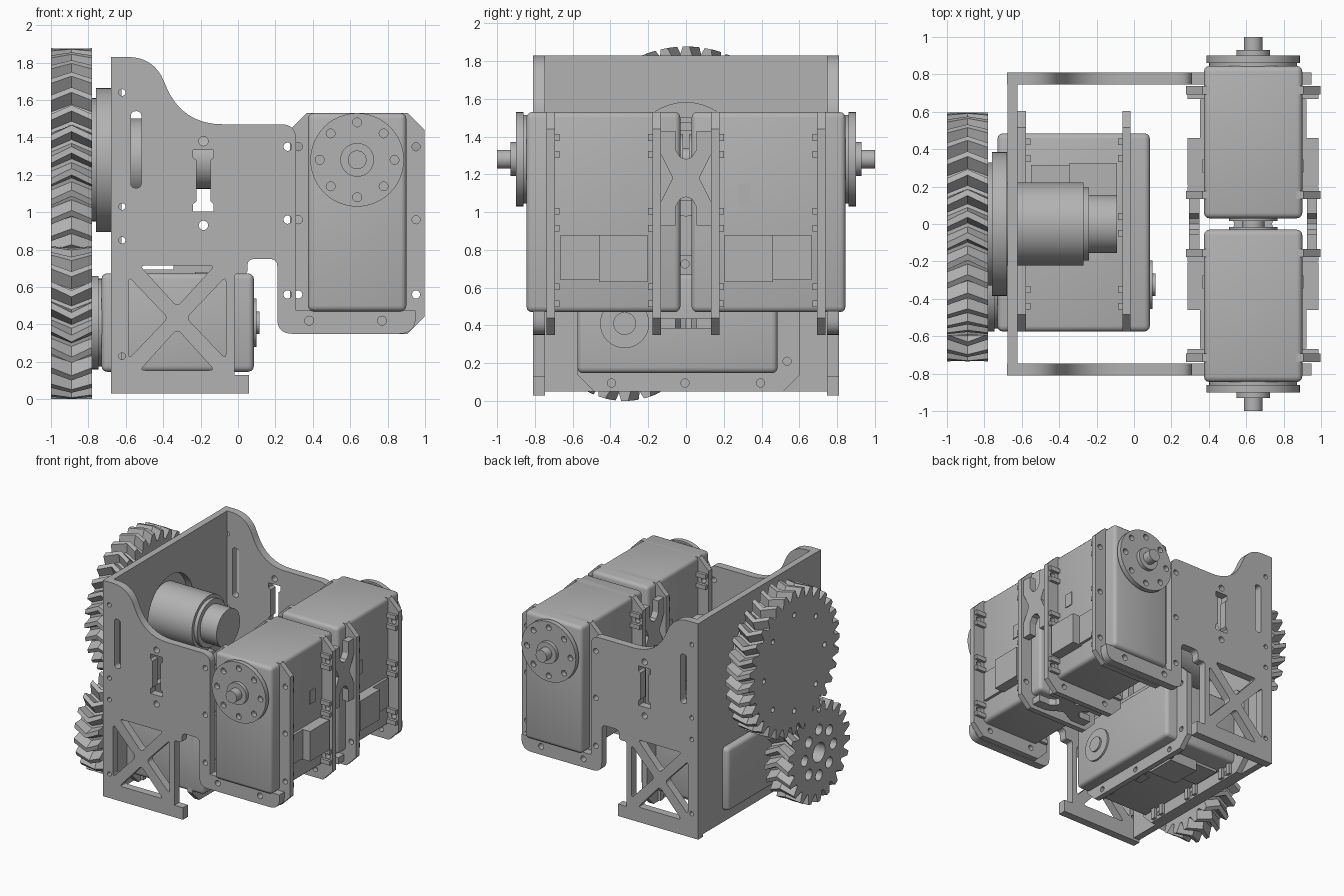
import bpy, bmesh
from math import sin, cos, pi
from mathutils import Matrix, Vector

if "Cube" in bpy.data.objects:
    bpy.data.objects.remove(bpy.data.objects["Cube"])

grey = bpy.data.materials.new("plain_grey")
grey.use_nodes = True
grey.diffuse_color = (0.45, 0.45, 0.45, 1)
grey.node_tree.nodes["Principled BSDF"].inputs["Base Color"].default_value = (0.45, 0.45, 0.45, 1)


def frame(x, y, z, origin):
    """Matrix from three axis directions and an origin."""
    m = Matrix((x, y, z)).transposed().to_4x4()
    m.translation = Vector(origin)
    return m


def move(x, y, z):
    return Matrix.Translation((x, y, z))


def finish(name, mesh):
    mesh.materials.clear()
    mesh.materials.append(grey)
    mesh.shade_smooth()
    mesh.set_sharp_from_angle(angle=0.55)
    obj = bpy.data.objects.new(name, mesh)
    bpy.context.collection.objects.link(obj)
    return obj


def circle(cx, cy, r, n=20):
    return [(cx + r * cos(2 * pi * i / n), cy + r * sin(2 * pi * i / n)) for i in range(n)]


def ring_of_holes(count, radius, r):
    return [circle(radius * cos(2 * pi * i / count), radius * sin(2 * pi * i / count), r, 12)
            for i in range(count)]


def rounded(points):
    """Round corners given as (x, y) or (x, y, radius)."""
    out = []
    for i, p in enumerate(points):
        c = Vector(p[:2])
        if len(p) == 2:
            out.append(tuple(c))
            continue
        a = c + (Vector(points[i - 1][:2]) - c).normalized() * p[2]
        b = c + (Vector(points[(i + 1) % len(points)][:2]) - c).normalized() * p[2]
        for k in range(9):
            t = k / 8
            out.append(tuple(a * (1 - t) ** 2 + c * 2 * t * (1 - t) + b * t * t))
    return out


def rect(x0, x1, y0, y1, r):
    return rounded([(x0, y0, r), (x1, y0, r), (x1, y1, r), (x0, y1, r)])


def plate(name, outlines, depth, matrix, twist=0, twist_from=0):
    """Flat sheet with holes, centred on local z = 0."""
    curve = bpy.data.curves.new(name, 'CURVE')
    curve.dimensions, curve.fill_mode, curve.extrude = '2D', 'BOTH', depth / 2
    for pts in outlines:
        s = curve.splines.new('POLY')
        s.points.add(len(pts) - 1)
        for sp, p in zip(s.points, pts):
            sp.co = (p[0], p[1], 0, 1)
        s.use_cyclic_u = True
    tmp = bpy.data.objects.new(name, curve)
    bpy.context.collection.objects.link(tmp)
    mesh = bpy.data.meshes.new_from_object(tmp.evaluated_get(bpy.context.evaluated_depsgraph_get()))
    bpy.data.objects.remove(tmp)
    # slanted teeth: turn the outer points of one face
    for v in mesh.vertices:
        if twist and v.co.z * twist_from > 0 and v.co.xy.length > 0.3:
            v.co = Matrix.Rotation(twist, 4, 'Z') @ v.co
    bm = bmesh.new()
    bm.from_mesh(mesh)
    bmesh.ops.remove_doubles(bm, verts=bm.verts, dist=1e-5)
    bmesh.ops.recalc_face_normals(bm, faces=bm.faces)
    bm.to_mesh(mesh)
    bm.free()
    mesh.transform(matrix)
    return finish(name, mesh)


def box(name, x, y, z, matrix, bevel=0.0):
    bm = bmesh.new()
    bmesh.ops.create_cube(bm, size=1)
    for v in bm.verts:
        v.co = [a + (b - a) * (c + 0.5) for (a, b), c in zip((x, y, z), v.co)]
    if bevel:
        bmesh.ops.bevel(bm, geom=bm.edges[:], offset=bevel, segments=3, profile=0.5, affect='EDGES')
    bm.transform(matrix)
    mesh = bpy.data.meshes.new(name)
    bm.to_mesh(mesh)
    bm.free()
    return finish(name, mesh)


def rod(name, r, z0, z1, matrix):
    return plate(name, [circle(0, 0, r, 48)], z1 - z0, matrix @ move(0, 0, (z0 + z1) / 2))


def servo(name, m):
    """Actuator: shaft along local z, body behind it, long end at local -y."""
    box(name + "_body", (-0.263, 0.263), (-0.81, 0.25), (-0.815, 0), m, 0.03)
    outline = [(-0.36, -0.84), (-0.27, -0.93), (0.27, -0.93), (0.36, -0.84),
               (0.36, 0.16), (0.27, 0.25), (-0.27, 0.25), (-0.36, 0.16)]
    rows = (0.07, -0.32, -0.72)
    holes = [circle(s * 0.315, v, 0.022, 12) for s in (-1, 1) for v in rows]
    holes += [circle(s * 0.2, -0.86, 0.022, 12) for s in (-1, 1)]
    for label, z, lug in (("front", -0.13, -0.158), ("rear", -0.69, -0.662)):
        plate(f"{name}_{label}_flange", [outline] + holes, 0.045, m @ move(0, 0, z))
        for s in (-1, 1):
            for v in rows:
                for d in (-0.045, 0.045):
                    box(f"{name}_{label}_lug", sorted((s * 0.25, s * 0.35)),
                        (v + d - 0.018, v + d + 0.018), (lug - 0.018, lug + 0.018), m)
    # sockets and cover panels on both flanks
    box(name + "_socket", (-0.35, 0.35), (-0.65, -0.4), (-0.64, -0.385), m)
    box(name + "_cover", (-0.285, 0.285), (-0.64, -0.4), (-0.385, -0.18), m)
    box(name + "_sticker", (-0.27, 0.27), (-0.24, -0.13), (-0.57, -0.5), m)
    # rear bearing and drive horn
    rod(name + "_rear_boss", 0.13, -0.83, -0.81, m)
    rod(name + "_rear_pin", 0.06, -0.845, -0.83, m)
    rod(name + "_horn_base", 0.235, -0.01, 0.015, m)
    plate(name + "_horn", [circle(0, 0, 0.25, 48)] + ring_of_holes(8, 0.2, 0.024),
          0.04, m @ move(0, 0, 0.035))


def gear(name, teeth, root, tip, twist, holes, m):
    """Herringbone gear made of two mirrored helical halves."""
    pts = []
    for i in range(teeth):
        for f, r in ((-0.4, root), (-0.15, tip), (0.15, tip), (0.4, root)):
            a = 2 * pi * (i + f) / teeth
            pts.append((r * cos(a), r * sin(a)))
    for label, z, side in (("inner", 0.055, 1), ("outer", 0.165, -1)):
        plate(f"{name}_{label}_half", [pts] + holes, 0.11, m @ move(0, 0, z), twist, side)


X, Y, Z = Vector((1, 0, 0)), Vector((0, 1, 0)), Vector((0, 0, 1))

# Three actuators: two back to back, one lying low
servo("front_servo", frame(X, Z, -Y, (0.637, -0.845, 1.28)))
servo("back_servo", frame(-X, Z, Y, (0.637, 0.845, 1.28)))
servo("lower_servo", frame(-Z, -Y, -X, (-0.73, -0.325, 0.41)))
for label, s in (("front", -1), ("back", 1)):
    m = frame(-s * X, Z, s * Y, (0.637, s * 0.9, 1.28))
    rod(label + "_shaft_collar", 0.09, 0, 0.03, m)
    rod(label + "_shaft", 0.05, 0.03, 0.1, m)

# Side plates with truss window, slots and actuator cradle
side = rounded([(-0.68, 0.03), (0.06, 0.03), (0.06, 0.13), (-0.02, 0.13), (-0.02, 0.67, 0.02),
                (0.05, 0.67, 0.02), (0.05, 0.75, 0.04), (0.21, 0.75, 0.04), (0.21, 0.35, 0.08),
                (0.95, 0.35, 0.09), (0.95, 0.475), (0.31, 0.475), (0.31, 1.47, 0.08),
                (-0.3, 1.47, 0.22), (-0.45, 1.83, 0.14), (-0.68, 1.83)])
cx, cz = -0.325, 0.435
cuts = []
for s in (-1, 1):
    cuts.append(rounded([(cx - 0.2, cz + s * 0.28, 0.03), (cx, cz + s * 0.06, 0.03),
                         (cx + 0.2, cz + s * 0.28, 0.03)]))
    cuts.append(rounded([(cx + s * 0.26, cz - 0.22, 0.03), (cx + s * 0.05, cz, 0.03),
                         (cx + s * 0.26, cz + 0.22, 0.03)]))
cuts.append(rect(-0.573, -0.517, 1.13, 1.54, 0.027))
dogbone = [(0.055, 0.165), (0.055, 0.125), (0.037, 0.11)]
quarter = dogbone + [(x, -z) for x, z in reversed(dogbone)]
cuts.append([(-0.185 + x, 1.168 + z) for x, z in quarter + [(-a, -b) for a, b in quarter]])
cuts += [circle(-0.185, z, 0.025) for z in (0.93, 1.38)]
cuts += [circle(0.265, z, 0.022) for z in (0.56, 0.96, 1.35)]
cuts += [circle(x, 0.42, 0.024) for x in (0.38, 0.77)]
cuts += [circle(-0.62, z, 0.018) for z in (0.23, 0.85, 1.03, 1.64)]
for label, y in (("front", -0.778), ("back", 0.778)):
    plate(label + "_side_plate", [side] + cuts, 0.065, frame(X, Z, -Y, (0, y, 0)))

# Cross plate carrying the gears
plate("cross_plate", [[(-0.75, 0.05), (0.75, 0.05), (0.75, 1.83), (-0.75, 1.83)],
                      circle(0, 1.28, 0.3, 40)], 0.055, frame(Y, Z, X, (-0.65, 0, 0)))

# Motor and its hub
motor = frame(Y, Z, X, (0, 0, 1.28))
for part, r, a, b in (("hub_face", 0.33, -0.785, -0.76), ("hub", 0.385, -0.76, -0.678),
                      ("motor_can", 0.222, -0.7, -0.27), ("motor_step", 0.195, -0.27, -0.24),
                      ("motor_encoder", 0.155, -0.24, -0.09)):
    rod(part, r, a, b, motor)

# Gear pair
gear("large_gear", 32, 0.525, 0.597, 0.09, ring_of_holes(8, 0.4, 0.022),
     frame(-Z, -Y, -X, (-0.78, 0, 1.28)))
gear("small_gear", 21, 0.335, 0.41, -0.137, ring_of_holes(8, 0.19, 0.045) + [circle(0, 0, 0.08)],
     frame(-Z, -Y, -X, (-0.78, -0.325, 0.41)))

# Waisted brackets joining the two upright actuators
half = [(0.14, -0.25), (0.14, -0.14), (0.07, 0), (0.14, 0.14), (0.14, 0.25),
        (0.055, 0.25), (0.055, 0.15), (0.03, 0.11)]
bracket = half + [(0, 0.1)] + [(-x, z) for x, z in reversed(half)] + \
    [(-0.055, -0.25), (-0.055, -0.15), (-0.03, -0.11), (0, -0.1),
     (0.03, -0.11), (0.055, -0.15), (0.055, -0.25)]
for label, x in (("inner", 0.322), ("outer", 0.952)):
    plate(label + "_bracket", [bracket], 0.055, frame(Y, Z, X, (x, 0, 1.18)))
plate("bottom_bracket", [bracket], 0.055, frame(Y, X, -Z, (0.637, 0, 0.41)))
